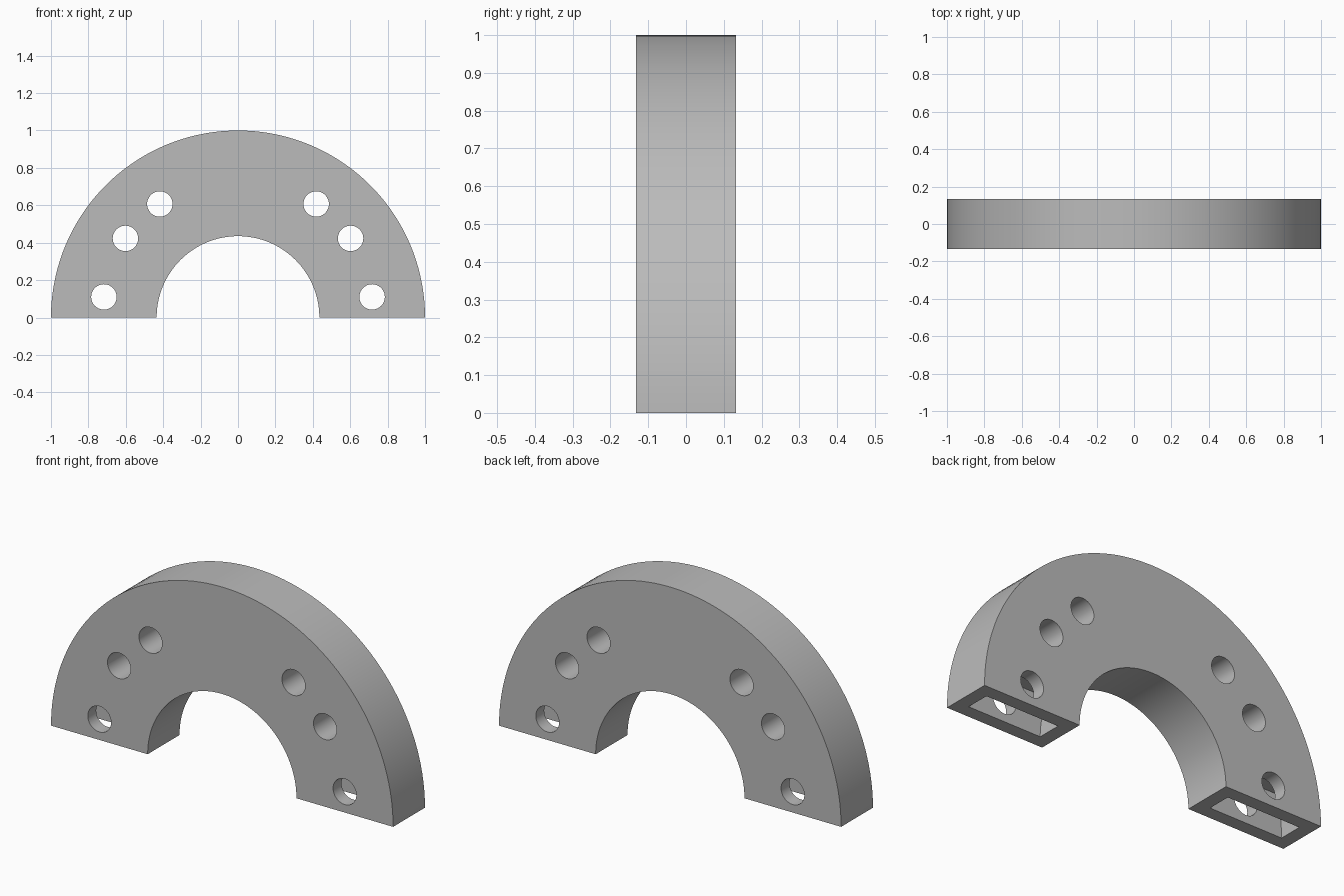
import bpy, bmesh
from math import sin, cos, pi, asin

if "Cube" in bpy.data.objects:
    bpy.data.objects.remove(bpy.data.objects["Cube"])

OUTER, INNER, HALF = 1.0, 0.435, 0.133
WALL, POCKET_TOP = 0.07, 0.22
HOLE_RADIUS = 0.068
HOLES = [(0.717, 0.11), (0.602, 0.423), (0.418, 0.607)]

grey = bpy.data.materials.new("grey")
grey.use_nodes = True
grey.diffuse_color = (0.5, 0.5, 0.5, 1)
grey.node_tree.nodes["Principled BSDF"].inputs["Base Color"].default_value = (0.5, 0.5, 0.5, 1)


def arc(radius, start, end, steps, cx=0, cz=0):
    angles = [start + (end - start) * i / steps for i in range(steps + 1)]
    return [(cx + radius * cos(a), cz + radius * sin(a)) for a in angles]


def slab(name, profile, half):
    """Extrude an x-z outline symmetrically along y."""
    bm = bmesh.new()
    face = bm.faces.new([bm.verts.new((x, -half, z)) for x, z in profile])
    moved = bmesh.ops.extrude_face_region(bm, geom=[face])["geom"]
    verts = [v for v in moved if isinstance(v, bmesh.types.BMVert)]
    bmesh.ops.translate(bm, verts=verts, vec=(0, 2 * half, 0))
    bmesh.ops.recalc_face_normals(bm, faces=bm.faces)
    mesh = bpy.data.meshes.new(name)
    bm.to_mesh(mesh)
    bm.free()
    obj = bpy.data.objects.new(name, mesh)
    bpy.context.collection.objects.link(obj)
    return obj


# Half ring body
body = slab("half_ring", arc(OUTER, 0, pi, 72) + arc(INNER, pi, 0, 72), HALF)
body.data.materials.append(grey)

# Cutters: through holes and the open pocket in each foot
cutters = []
r_in, r_out = INNER + WALL, OUTER - WALL
pocket = ([(r_in, -0.05), (r_out, -0.05)]
          + arc(r_out, 0, asin(POCKET_TOP / r_out), 8)
          + arc(r_in, asin(POCKET_TOP / r_in), 0, 8))
for side in (-1, 1):
    cutters.append(slab("pocket_cutter", [(side * x, z) for x, z in pocket], HALF - WALL))
    for x, z in HOLES:
        outline = arc(HOLE_RADIUS, 0, 2 * pi, 40, side * x, z)[:-1]
        cutters.append(slab("hole_cutter", outline, HALF * 2))

for cutter in cutters:
    cutter.hide_render = True
    cut = body.modifiers.new("cut", 'BOOLEAN')
    cut.operation, cut.solver, cut.object = 'DIFFERENCE', 'EXACT', cutter

# Bake the cuts, then drop the cutters
graph = bpy.context.evaluated_depsgraph_get()
result = bpy.data.meshes.new_from_object(body.evaluated_get(graph))
body.modifiers.clear()
body.data = result
for cutter in cutters:
    bpy.data.objects.remove(cutter)

# Smooth curved walls, sharp rims
bpy.ops.object.select_all(action='DESELECT')
body.select_set(True)
bpy.context.view_layer.objects.active = body
bpy.ops.object.shade_smooth_by_angle(angle=pi / 6)
